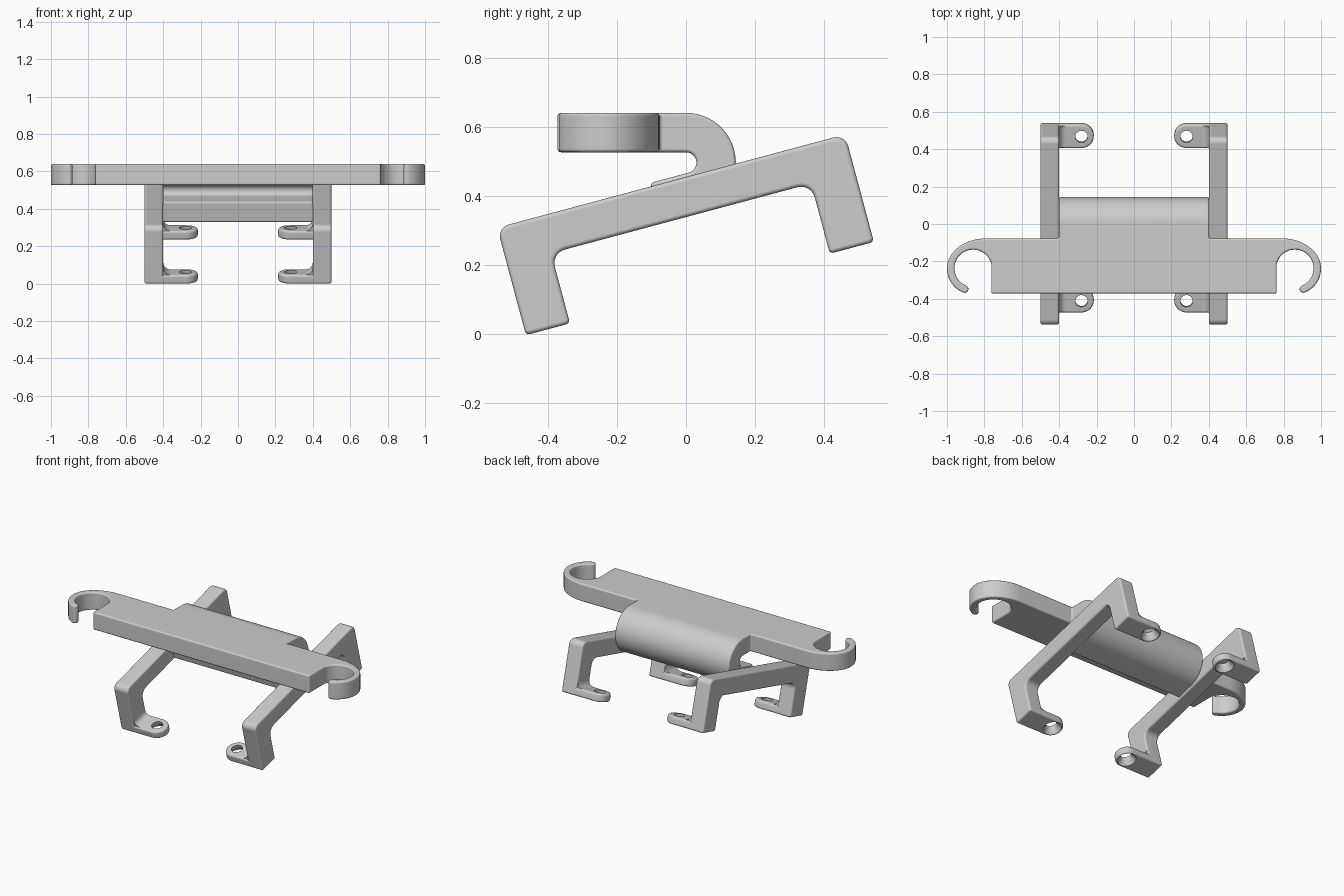
import bpy, bmesh, math
from mathutils import Vector

if "Cube" in bpy.data.objects:
    bpy.data.objects.remove(bpy.data.objects["Cube"])

COLOUR = (0.604, 0.604, 0.604, 1)
grey = bpy.data.materials.new("plain_grey")
grey.use_nodes = True
grey.diffuse_color = COLOUR
grey.node_tree.nodes["Principled BSDF"].inputs["Base Color"].default_value = COLOUR

TILT = math.radians(15)
ORIGIN = (0, -0.463, -0.003)


def arc(cx, cy, rx, ry, start, end, n):
    """Points on an ellipse arc, angles in degrees."""
    angles = [math.radians(start + (end - start) * i / n) for i in range(n + 1)]
    return [(cx + rx * math.cos(t), cy + ry * math.sin(t)) for t in angles]


def rounded(corners, n=6):
    """Outline whose corners (x, y, radius) are filleted."""
    out = []
    for i, (x, y, r) in enumerate(corners):
        p = Vector((x, y))
        a = (Vector(corners[i - 1][:2]) - p).normalized()
        b = (Vector(corners[(i + 1) % len(corners)][:2]) - p).normalized()
        half = a.angle(b) / 2
        centre = p + (a + b).normalized() * (r / math.sin(half))
        s = p + a * (r / math.tan(half)) - centre
        e = p + b * (r / math.tan(half)) - centre
        for k in range(n + 1):
            blend = s * math.cos(k / n * math.pi / 2) + e * math.sin(k / n * math.pi / 2)
            out.append(tuple(centre + blend.normalized() * r))
    return out


def make_object(name, bm, tilted):
    """Turn a bmesh into a grey object, tilted with the brackets if asked."""
    bmesh.ops.recalc_face_normals(bm, faces=bm.faces)
    mesh = bpy.data.meshes.new(name)
    bm.to_mesh(mesh)
    bm.free()
    mesh.materials.append(grey)
    obj = bpy.data.objects.new(name, mesh)
    bpy.context.collection.objects.link(obj)
    if tilted:
        obj.rotation_euler.x = TILT
        obj.location = ORIGIN
    return obj


def loft(name, rings, tilted=False):
    """Solid through a stack of matching rings of points."""
    bm = bmesh.new()
    rings = [[bm.verts.new(p) for p in ring] for ring in rings]
    n = len(rings[0])
    for low, high in zip(rings, rings[1:]):
        for i in range(n):
            j = (i + 1) % n
            bm.faces.new((low[i], low[j], high[j], high[i]))
    bm.faces.new(rings[0])
    bm.faces.new(rings[-1])
    return make_object(name, bm, tilted)


def prism(name, outline, place, lo, hi, tilted=False):
    """Extrude an outline from lo to hi; place maps (a, b, depth) to xyz."""
    return loft(name, [[place(a, b, d) for a, b in outline] for d in (lo, hi)], tilted)


def boolean(obj, other, operation):
    m = obj.modifiers.new("combine", "BOOLEAN")
    m.operation, m.object, m.solver = operation, other, "EXACT"
    other.hide_render = True


def soften(obj, width):
    m = obj.modifiers.new("edge_round", "BEVEL")
    m.width, m.segments = width, 3
    m.limit_method, m.angle_limit = "ANGLE", math.radians(40)


def finish(obj, mirror=False):
    """Apply the modifiers and shade smoothly with flat large faces."""
    if mirror:
        obj.modifiers.new("other_side", "MIRROR")
    bpy.context.view_layer.update()
    bpy.ops.object.select_all(action="DESELECT")
    obj.select_set(True)
    bpy.context.view_layer.objects.active = obj
    bpy.ops.object.convert(target="MESH")
    bpy.ops.object.shade_smooth_by_angle(angle=math.radians(40))
    w = obj.modifiers.new("even_shading", "WEIGHTED_NORMAL")
    w.keep_sharp = True


def side(a, b, d):
    return (d, a, b)


def flat(a, b, d):
    return (a, b, d)


def across(a, b, d):
    return (a, d, b)


# Tilted side brackets with a leg at each end
LEG, LENGTH, UNDER, TOP = 0.132, 1.042, 0.21, 0.322
profile = rounded([
    (0, 0, 0.012), (LEG, 0, 0.012), (LEG, UNDER, 0.04),
    (LENGTH - LEG, UNDER, 0.04), (LENGTH - LEG, 0, 0.012), (LENGTH, 0, 0.012),
    (LENGTH, TOP, 0.035), (0, TOP, 0.035)])
brackets = prism("side_brackets", profile, side, 0.4, 0.5, True)
soften(brackets, 0.012)
finish(brackets, True)

# Foot tabs with countersunk screw holes and a fillet against the leg
for label, u in (("front", 0), ("back", LENGTH - LEG)):
    r = LEG / 2
    tab = [(0.44, u)] + arc(0.281, u + r, r, r, 270, 90, 16) + [(0.44, u + LEG)]
    foot = prism(label + "_foot_tabs", tab, flat, 0, 0.05, True)
    soften(foot, 0.012)
    sink = [(0.06, -0.01), (0.054, 0.002), (0.033, 0.028), (0.033, 0.08)]
    cutter = loft("hole_cutter", [
        [(x, y, z) for x, y in arc(0.281, u + r, radius, radius, 0, 360, 32)[:-1]]
        for radius, z in sink], True)
    boolean(foot, cutter, "DIFFERENCE")
    finish(foot, True)
    bpy.data.objects.remove(cutter)
    fillet = arc(0.365, 0.085, 0.035, 0.035, 270, 360, 6)
    fillet += [(0.42, 0.085), (0.42, 0.04), (0.365, 0.04)]
    finish(prism(label + "_foot_fillets", fillet, across,
                 u + 0.008, u + LEG - 0.008, True), True)

# Top plate with an open hook at each end
BEND_Z, OUT, IN = 0.496, 0.144, 0.03
HX, HY, TIP = 0.86, -0.237, -68
tip_x, tip_y = arc(HX, HY, 0.12, 0.12, TIP, TIP, 1)[0]
half = [(0.763, -0.372)]
half += arc(HX, HY, 0.1, 0.1, 166, TIP, 28)
half += arc(tip_x, tip_y, 0.02, 0.02, TIP - 180, TIP, 6)[1:-1]
half += arc(HX, HY, 0.14, 0.14, TIP, 0, 10)
half += arc(0.79, HY, 0.21, 0.16, 0, 90, 16)[1:]
outline = half + [(-x, y) for x, y in reversed(half)]
plate = prism("hook_plate", outline, flat, BEND_Z + IN, BEND_Z + OUT)

# Folded web: leaves the plate, bends round and runs down between the brackets
RUN = 0.115
outer = arc(0, BEND_Z, OUT, OUT, 90, -75, 28)
inner = arc(0, BEND_Z, IN, IN, -75, 90, 14)
section = [(-0.2, BEND_Z + OUT)] + outer
section += [(y - RUN * math.cos(TILT), z - RUN * math.sin(TILT))
            for y, z in (outer[-1], inner[0])]
section += inner + [(-0.2, BEND_Z + IN)]
web = prism("folded_web", section, side, -0.402, 0.402)
boolean(plate, web, "UNION")
soften(plate, 0.01)
finish(plate)
bpy.data.objects.remove(web)
